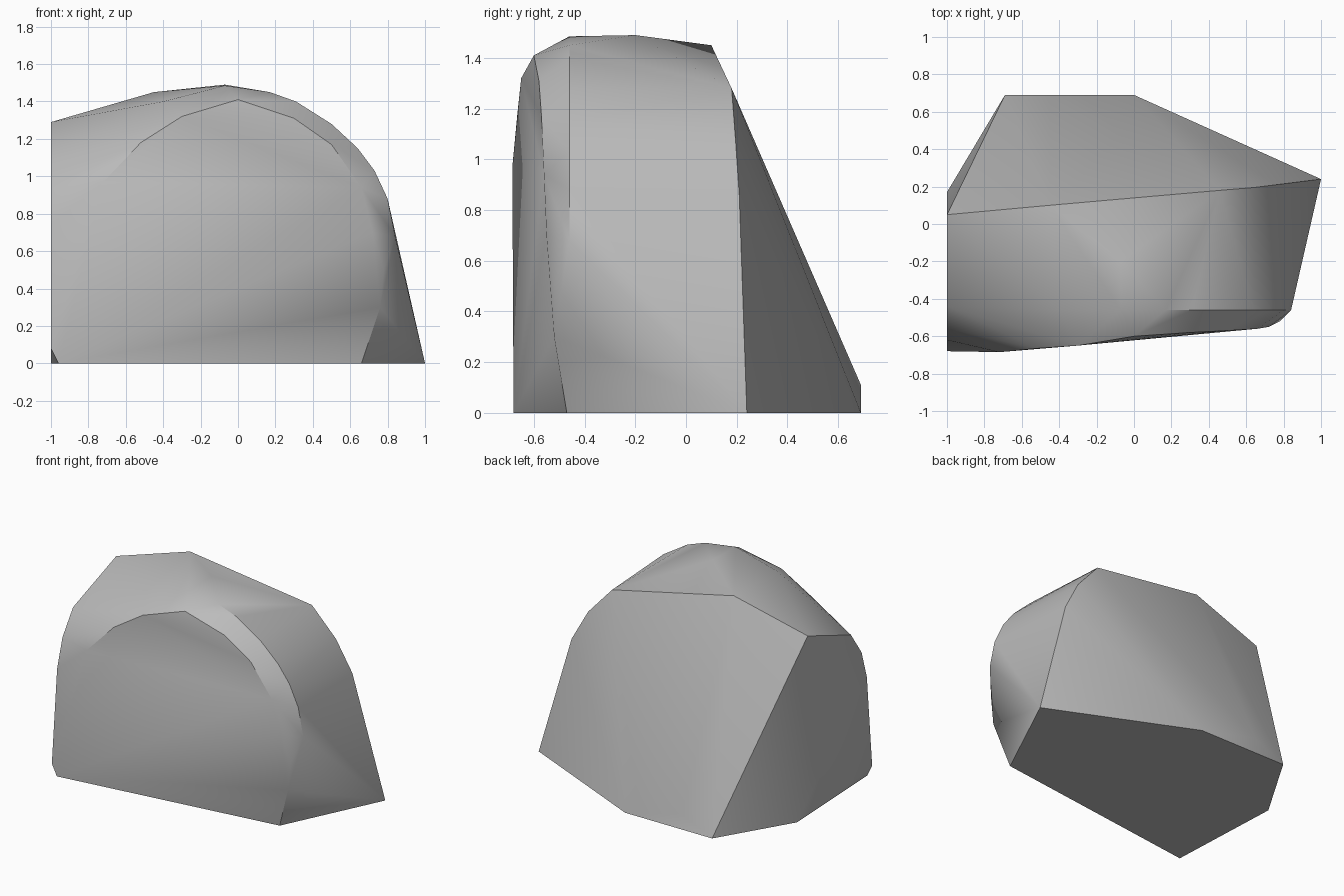
import bpy, bmesh, math

default = bpy.data.objects.get("Cube")
if default:
    bpy.data.objects.remove(default, do_unlink=True)

# Footprint of the stone
base = [(1, .24, 0), (.66, -.47, 0), (-.96, -.68, 0), (-1, .17, 0), (-.69, .69, 0), (0, .69, 0)]
# Crest of the sloping back face
back_crest = [(-1, .05, 1.29), (-.45, .1, 1.45), (.46, .18, 1.28), (.64, .195, 1.08), (.76, .21, .86)]
# Rounded shoulder behind the front face
shoulder = [(-.4, -.46, 1.4), (-.07, -.2, 1.49), (-.07, -.46, 1.485), (.17, -.46, 1.45),
            (.31, -.46, 1.4), (.5, -.46, 1.28), (.64, -.46, 1.15), (.73, -.46, 1.03),
            (.8, -.46, .88), (.84, -.46, .68)]
# Rim of the front face
rim = [(-.72, -.685, .97), (-.52, -.665, 1.18), (-.3, -.65, 1.32), (0, -.6, 1.41),
       (.3, -.58, 1.31), (.5, -.57, 1.17), (.66, -.56, .94), (.72, -.55, .7),
       (.78, -.52, .5), (.76, -.52, .3)]
# Cut left side, and the low swell at the back
left_side = [(-1, -.68, .08), (-1, -.62, .74), (-1, -.56, .94), (-1, -.44, 1.11)]
back_swell = [(-.45, .69, .11)]

# Wrap the points in a convex skin
bm = bmesh.new()
for p in base + back_crest + shoulder + rim + left_side + back_swell:
    bm.verts.new(p)
hull = bmesh.ops.convex_hull(bm, input=bm.verts)
loose = {v for v in hull["geom_interior"] + hull["geom_unused"]
         if isinstance(v, bmesh.types.BMVert)}
bmesh.ops.delete(bm, geom=list(loose), context="VERTS")
bmesh.ops.dissolve_limit(bm, angle_limit=math.radians(1), verts=bm.verts, edges=bm.edges)
bmesh.ops.recalc_face_normals(bm, faces=bm.faces)
mesh = bpy.data.meshes.new("boulder")
bm.to_mesh(mesh)
bm.free()

boulder = bpy.data.objects.new("boulder", mesh)
bpy.context.collection.objects.link(boulder)

# Plain grey stone
stone = bpy.data.materials.new("grey_stone")
stone.use_nodes = True
grey = (.5, .5, .5, 1)
stone.diffuse_color = grey
stone.node_tree.nodes["Principled BSDF"].inputs["Base Color"].default_value = grey
mesh.materials.append(stone)

# Smooth rounding with crisp cut edges
bpy.context.view_layer.objects.active = boulder
boulder.select_set(True)
bpy.ops.object.shade_smooth_by_angle(angle=math.radians(35))
